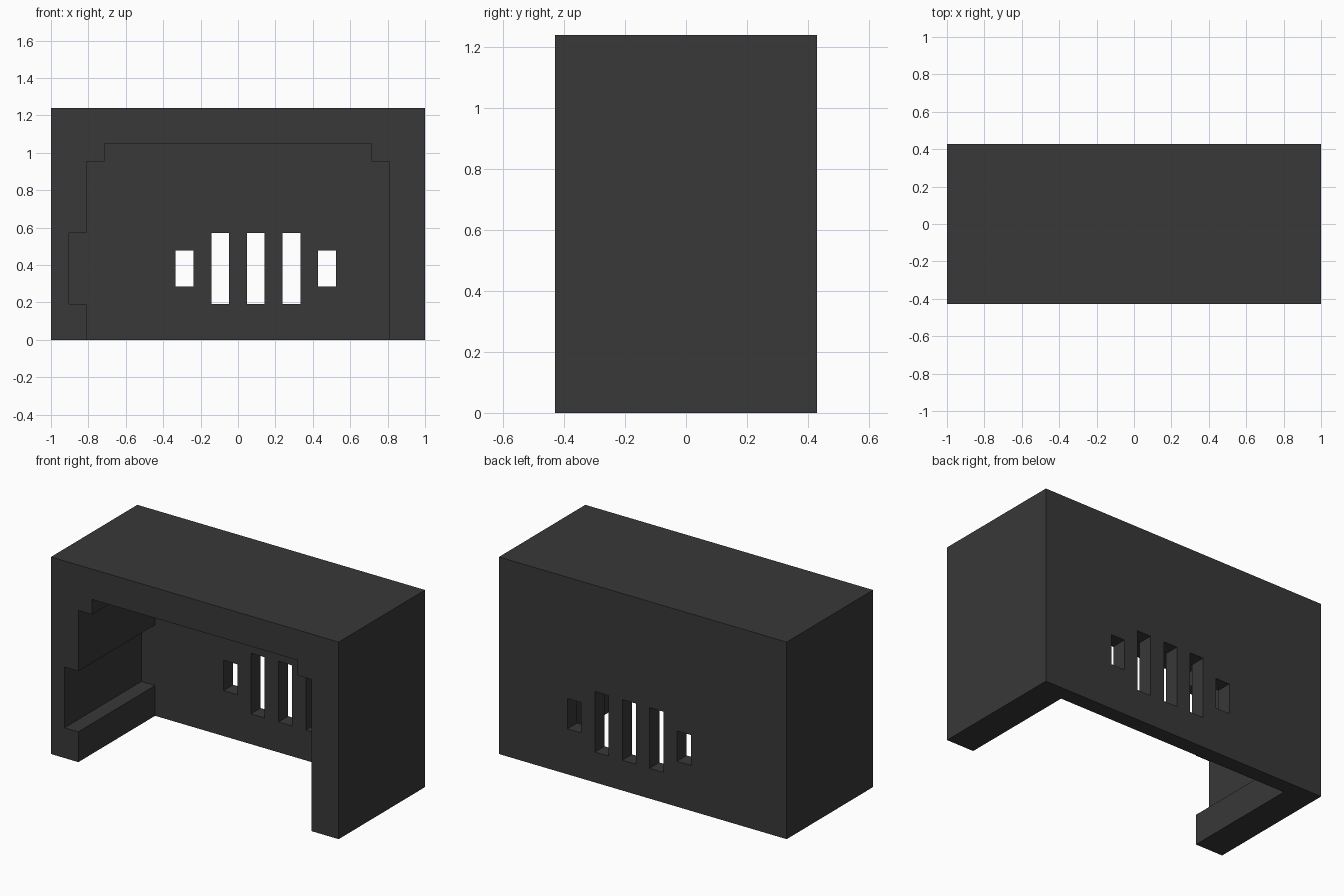
import bpy, bmesh

if "Cube" in bpy.data.objects:
    bpy.data.objects.remove(bpy.data.objects["Cube"])

U = 2 / 21                      # module size: the block is 21 x 9 x 13 modules
HALF_D, HEIGHT = 4.5, 13


def prism(name, profile, y0, y1):
    """Extrude an (x, z) profile, given in modules, from y0 to y1."""
    bm = bmesh.new()
    face = bm.faces.new([bm.verts.new((x * U, y0 * U, z * U)) for x, z in profile])
    ext = bmesh.ops.extrude_face_region(bm, geom=[face])
    verts = [v for v in ext["geom"] if isinstance(v, bmesh.types.BMVert)]
    bmesh.ops.translate(bm, verts=verts, vec=(0, (y1 - y0) * U, 0))
    bmesh.ops.recalc_face_normals(bm, faces=bm.faces)
    mesh = bpy.data.meshes.new(name)
    bm.to_mesh(mesh)
    bm.free()
    obj = bpy.data.objects.new(name, mesh)
    bpy.context.collection.objects.link(obj)
    return obj


def rect(x0, x1, z0, z1):
    return [(x0, z0), (x1, z0), (x1, z1), (x0, z1)]


def cut(target, cutter):
    mod = target.modifiers.new("cut", "BOOLEAN")
    mod.operation, mod.solver, mod.object = "DIFFERENCE", "EXACT", cutter
    bpy.context.view_layer.objects.active = target
    bpy.ops.object.modifier_apply(modifier=mod.name)
    bpy.data.objects.remove(cutter)


# Outer housing block
housing = prism("housing", rect(-10.5, 10.5, 0, HEIGHT), -HALF_D, HALF_D)

# Stepped cavity with a recess in the left wall, open at front and bottom
cavity = [(-8.5, -1), (8.5, -1), (8.5, 10), (7.5, 10), (7.5, 11), (-7.5, 11),
          (-7.5, 10), (-8.5, 10), (-8.5, 6), (-9.5, 6), (-9.5, 2), (-8.5, 2)]
cut(housing, prism("cavity_cutter", cavity, -HALF_D - 1, HALF_D - 1))

# Row of five vent slots through the back wall, outer ones shorter
for i in range(5):
    x = -3.5 + 2 * i
    z0, z1 = (3, 5) if i in (0, 4) else (2, 6)
    cut(housing, prism("slot_cutter", rect(x, x + 1, z0, z1), HALF_D - 2, HALF_D + 1))

# Dark finish
dark = bpy.data.materials.new("dark_finish")
dark.diffuse_color = (0.04, 0.04, 0.04, 1)
dark.use_nodes = True
dark.node_tree.nodes["Principled BSDF"].inputs["Base Color"].default_value = dark.diffuse_color
housing.data.materials.clear()
housing.data.materials.append(dark)
